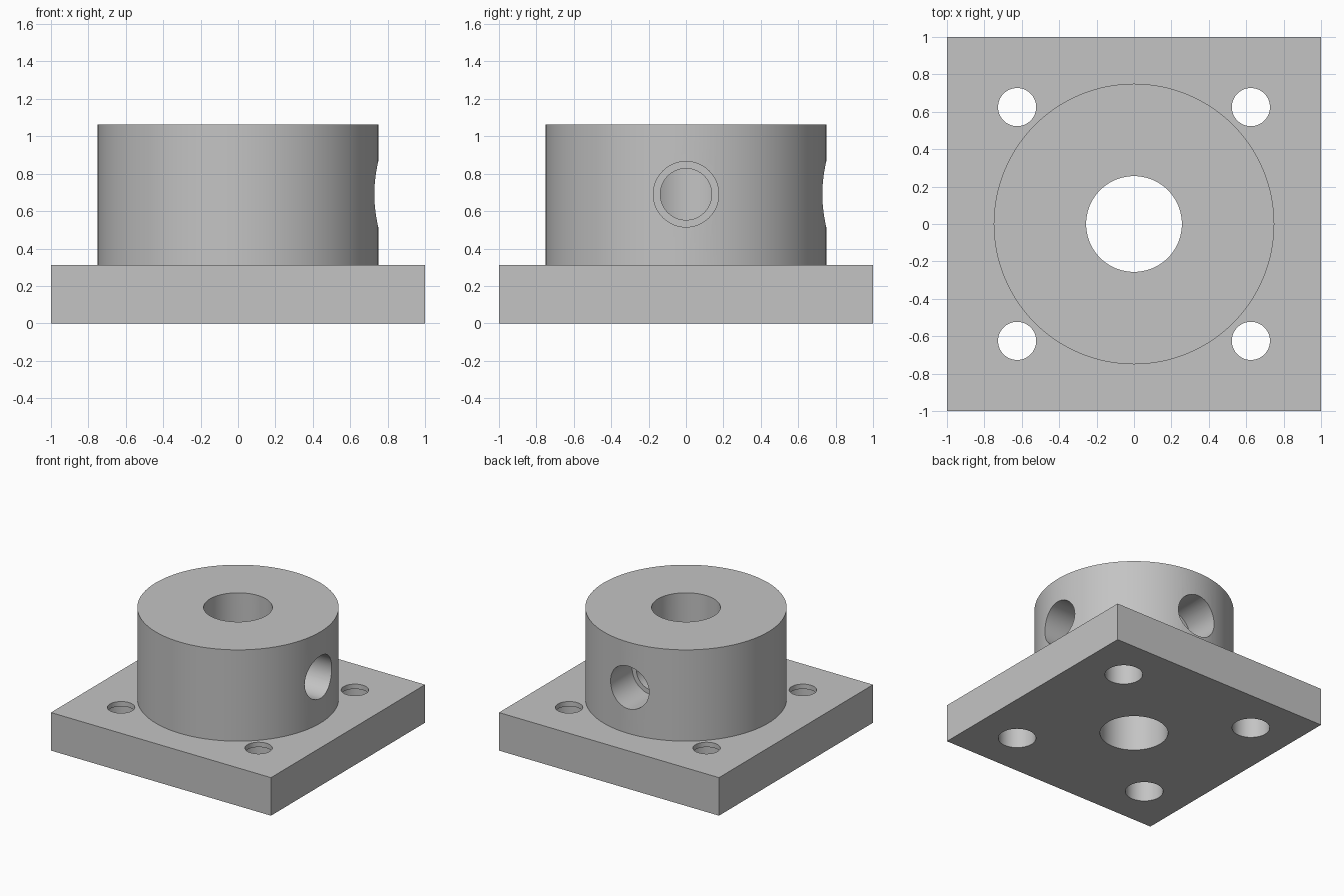
import bpy
import math
from mathutils import Vector

old = bpy.data.objects.get("Cube")
if old:
    bpy.data.objects.remove(old, do_unlink=True)

# Material
grey = bpy.data.materials.new("light grey metal")
grey.use_nodes = True
colour = (0.55, 0.55, 0.55, 1)
grey.diffuse_color = colour
grey.node_tree.nodes["Principled BSDF"].inputs["Base Color"].default_value = colour


def rod(name, radius, start, end, sides=64):
    """Cylinder running between two points."""
    a, b = Vector(start), Vector(end)
    bpy.ops.mesh.primitive_cylinder_add(
        vertices=sides, radius=radius, depth=(b - a).length, location=(a + b) / 2,
        rotation=(b - a).to_track_quat('Z', 'Y').to_euler())
    obj = bpy.context.object
    obj.name = name
    return obj


def combine(target, tool, operation):
    """Apply a boolean and discard the tool."""
    mod = target.modifiers.new(tool.name, 'BOOLEAN')
    mod.operation, mod.object, mod.solver = operation, tool, 'EXACT'
    bpy.context.view_layer.objects.active = target
    bpy.ops.object.modifier_apply(modifier=mod.name)
    bpy.data.objects.remove(tool, do_unlink=True)


PLATE_TOP, HUB_TOP, PORT_Z = 0.3125, 1.0625, 0.69
LIP = PLATE_TOP - 0.04

# Square base plate
bpy.ops.mesh.primitive_cube_add(size=2, location=(0, 0, PLATE_TOP / 2))
flange = bpy.context.object
flange.name = "flange_with_hub"
flange.scale.z = PLATE_TOP / 2
bpy.ops.object.transform_apply(location=True, rotation=True, scale=True)

# Round hub and its central bore
combine(flange, rod("hub", 0.75, (0, 0, 0.15), (0, 0, HUB_TOP), 128), 'UNION')
combine(flange, rod("bore", 0.256, (0, 0, -0.2), (0, 0, 1.3), 96), 'DIFFERENCE')

# Corner bolt holes, counterbored from below
for sx in (-1, 1):
    for sy in (-1, 1):
        x, y = 0.625 * sx, 0.625 * sy
        combine(flange, rod("bolt_hole", 0.102, (x, y, -0.2), (x, y, 0.5)), 'DIFFERENCE')
        combine(flange, rod("counterbore", 0.142, (x, y, -0.2), (x, y, LIP)), 'DIFFERENCE')

# Stepped side ports at right angles
for direction in (Vector((1, 0, 0)), Vector((0, 1, 0))):
    mid = Vector((0, 0, PORT_Z))
    combine(flange, rod("port", 0.1375, mid, mid + direction), 'DIFFERENCE')
    combine(flange, rod("port_mouth", 0.175, mid + direction * 0.45, mid + direction), 'DIFFERENCE')

# Finish
flange.data.materials.clear()
flange.data.materials.append(grey)
for face in flange.data.polygons:
    face.material_index = 0
bpy.ops.object.select_all(action='DESELECT')
flange.select_set(True)
bpy.context.view_layer.objects.active = flange
bpy.ops.object.shade_smooth_by_angle(angle=math.radians(30))
